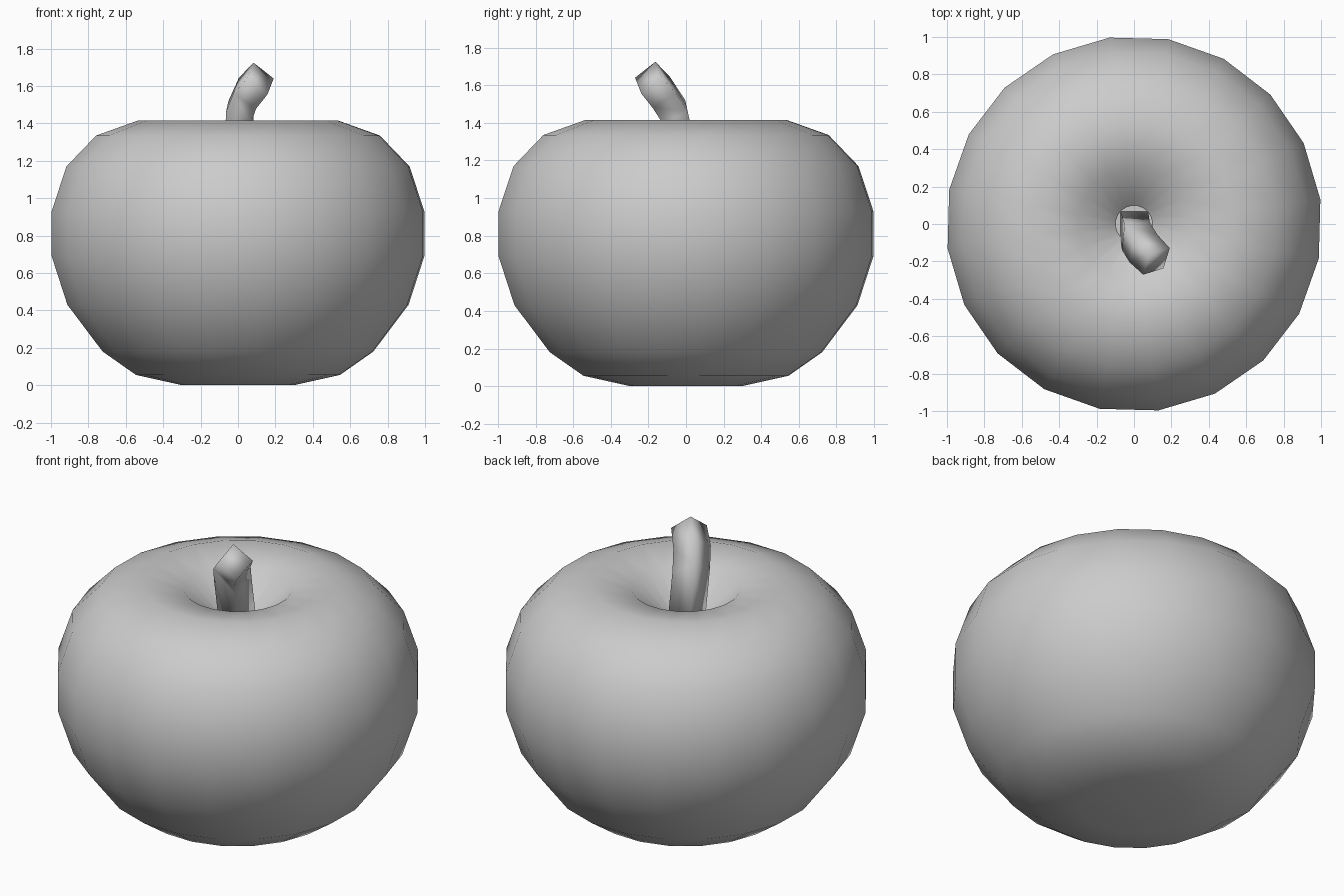
import bpy, bmesh, math
from mathutils import Matrix, Vector

cube = bpy.data.objects.get("Cube")
if cube:
    bpy.data.objects.remove(cube, do_unlink=True)

# Single plain grey
grey = bpy.data.materials.new("plain_grey")
grey.use_nodes = True
colour = (0.6, 0.6, 0.6, 1)
grey.diffuse_color = colour
grey.node_tree.nodes["Principled BSDF"].inputs["Base Color"].default_value = colour


def make_object(name, bm):
    bmesh.ops.recalc_face_normals(bm, faces=bm.faces)
    for face in bm.faces:
        face.smooth = True
    mesh = bpy.data.meshes.new(name)
    bm.to_mesh(mesh)
    bm.free()
    mesh.materials.append(grey)
    obj = bpy.data.objects.new(name, mesh)
    bpy.context.collection.objects.link(obj)
    return obj


# Fruit body: profile (radius, height) turned around z, with a dimple on top
PIT_RADIUS, PIT_HEIGHT, SIDES = 0.1, 1.19, 20
profile = [(0, 0), (0.3, 0), (0.55, 0.055), (0.73, 0.18), (0.92, 0.43),
           (1.005, 0.69), (1.005, 0.93), (0.925, 1.17), (0.765, 1.335),
           (0.54, 1.415), (0.3, 1.37), (PIT_RADIUS, PIT_HEIGHT), (0, PIT_HEIGHT)]
bm = bmesh.new()
points = [bm.verts.new((r, 0, z)) for r, z in profile]
edges = [bm.edges.new(pair) for pair in zip(points, points[1:])]
bmesh.ops.spin(bm, geom=points + edges, cent=(0, 0, 0), axis=(0, 0, 1),
               angle=math.tau, steps=SIDES, use_duplicate=False)
bmesh.ops.remove_doubles(bm, verts=bm.verts, dist=0.001)
bmesh.ops.rotate(bm, verts=bm.verts, matrix=Matrix.Rotation(math.radians(7.5), 3, 'Z'))
# Crisp rim around the flat floor of the dimple
for edge in bm.edges:
    if all(abs(v.co.z - PIT_HEIGHT) < 0.001 and v.co.xy.length > 0.05 for v in edge.verts):
        edge.smooth = False
make_object("fruit_body", bm)

# Stem: square sections (centre, half diagonal, tilt) bending to the front left
sections = [((0, 0, 1.15), 0.105, 0), ((0.01, -0.065, 1.46), 0.105, 35),
            ((0.05, -0.13, 1.56), 0.105, 52), ((0.12, -0.2, 1.64), 0.1, 58)]
bm = bmesh.new()
rings = []
side = Vector((1, 1, 0)).normalized()
for centre, half, tilt in sections:
    t = math.radians(tilt)
    rise = Vector((-1, 1, 0)).normalized() * math.cos(t) + Vector((0, 0, math.sin(t)))
    rings.append([bm.verts.new(Vector(centre) + half * d) for d in (rise, side, -rise, -side)])
for low, high in zip(rings, rings[1:]):
    for i in range(4):
        j = (i + 1) % 4
        bm.faces.new((low[i], low[j], high[j], high[i]))
bm.faces.new(rings[0])
bm.faces.new(rings[-1])
make_object("stem", bm)
